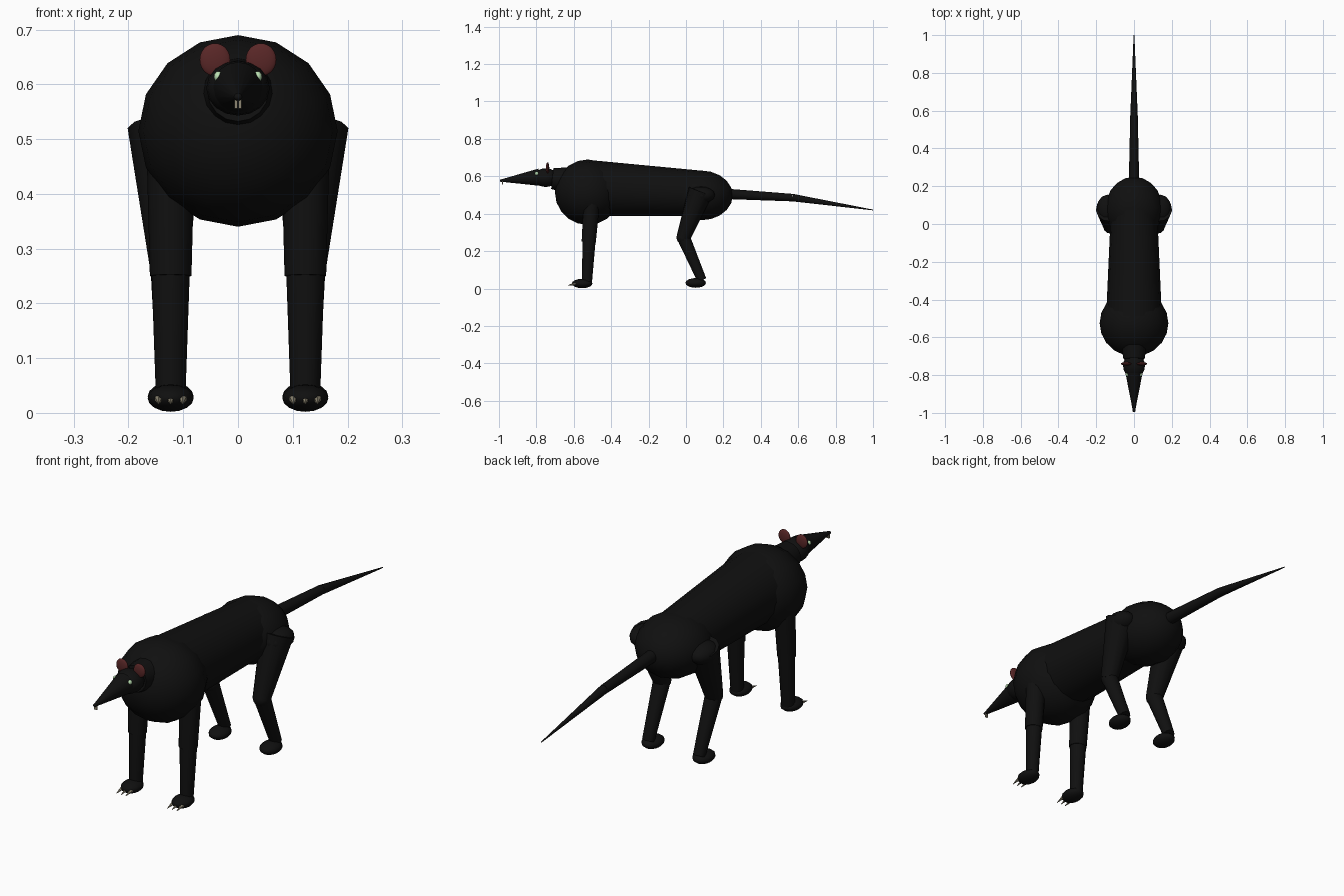
import bpy, math
from mathutils import Vector

if "Cube" in bpy.data.objects:
    bpy.data.objects.remove(bpy.data.objects["Cube"])


def mat(name, rgb):
    m = bpy.data.materials.new(name)
    m.diffuse_color = (*rgb, 1)
    m.use_nodes = True
    m.node_tree.nodes["Principled BSDF"].inputs["Base Color"].default_value = m.diffuse_color
    return m


FUR = mat("black fur", (0.005, 0.005, 0.005))
EAR = mat("dark red ear", (0.1, 0.02, 0.02))
EYE = mat("pale green eye", (0.5, 0.75, 0.45))
BONE = mat("tooth and claw", (0.27, 0.24, 0.17))


def finish(name, m, smooth=50):
    o = bpy.context.object
    o.name = name
    o.data.materials.append(m)
    bpy.ops.object.shade_smooth_by_angle(angle=math.radians(smooth))
    return o


def ball(name, loc, size, m=FUR, seg=16, rings=10, rot=(0, 0, 0)):
    bpy.ops.mesh.primitive_uv_sphere_add(segments=seg, ring_count=rings, radius=1,
                                         location=loc, rotation=rot)
    bpy.context.object.scale = size
    return finish(name, m)


def limb(name, a, b, ra, rb, m=FUR, seg=12):
    """Tapered tube from point a to point b."""
    a, b = Vector(a), Vector(b)
    bpy.ops.mesh.primitive_cone_add(vertices=seg, radius1=ra, radius2=rb,
                                    depth=(b - a).length, location=(a + b) / 2)
    bpy.context.object.rotation_euler = (b - a).to_track_quat('Z', 'Y').to_euler()
    return finish(name, m)


# body
quarter = (math.pi / 2, 0, 0)
ball("chest", (0, -0.525, 0.515), (0.182, 0.175, 0.176), rot=quarter)
limb("torso", (0, -0.5, 0.537), (0, 0.08, 0.508), 0.148, 0.122, seg=16)
ball("hips", (0, 0.08, 0.498), (0.152, 0.133, 0.17), rot=quarter)

# tail in two tapered lengths
limb("tail_base", (0, 0.2, 0.507), (0, 0.57, 0.486), 0.028, 0.02)
limb("tail_tip", (0, 0.57, 0.486), (0, 1.0, 0.42), 0.02, 0.002)

# head
limb("neck", (0, -0.64, 0.58), (0, -0.715, 0.588), 0.068, 0.056, seg=16)
ball("head", (0, -0.75, 0.593), (0.058, 0.05, 0.065), rot=quarter)
limb("snout", (0, -0.785, 0.595), (0, -0.99, 0.577), 0.046, 0.006, seg=16)
ball("nose", (0, -0.988, 0.577), (0.008, 0.008, 0.007), seg=8, rings=6)

for side, s in (("left", 1), ("right", -1)):
    # face details
    ball(side + "_ear", (s * 0.042, -0.74, 0.645), (0.028, 0.009, 0.03), EAR, 24, 14)
    ball(side + "_eye", (s * 0.036, -0.798, 0.614), (0.008, 0.01, 0.01), EYE, 12, 8)
    bpy.ops.mesh.primitive_cube_add(size=1, location=(s * 0.0035, -0.982, 0.566))
    bpy.context.object.scale = (0.006, 0.005, 0.02)
    finish(side + "_tooth", BONE)

    # front leg
    x = s * 0.123
    limb(side + "_upper_arm", (x, -0.5, 0.52), (x, -0.52, 0.25), 0.045, 0.038)
    limb(side + "_forearm", (x, -0.518, 0.26), (x, -0.53, 0.03), 0.035, 0.027)
    ball(side + "_front_paw", (x, -0.555, 0.027), (0.042, 0.055, 0.025), seg=12, rings=8)
    for i in (-1, 0, 1):
        cx = x + i * 0.022
        limb(f"{side}_claw_{i + 2}", (cx, -0.59, 0.026), (cx, -0.632, 0.017),
             0.008, 0.001, BONE, 6)

    # hind leg
    ball(side + "_hip_joint", (s * 0.142, 0.08, 0.5), (0.056, 0.075, 0.045), seg=12, rings=8)
    limb(side + "_thigh", (s * 0.135, 0.078, 0.52), (s * 0.125, -0.015, 0.27), 0.067, 0.037)
    ball(side + "_knee", (s * 0.125, -0.014, 0.272), (0.037, 0.037, 0.037), seg=12, rings=8)
    limb(side + "_shin", (s * 0.125, -0.012, 0.27), (x, 0.085, 0.045), 0.035, 0.025)
    ball(side + "_hind_paw", (x, 0.052, 0.03), (0.042, 0.055, 0.026), seg=12, rings=8)
